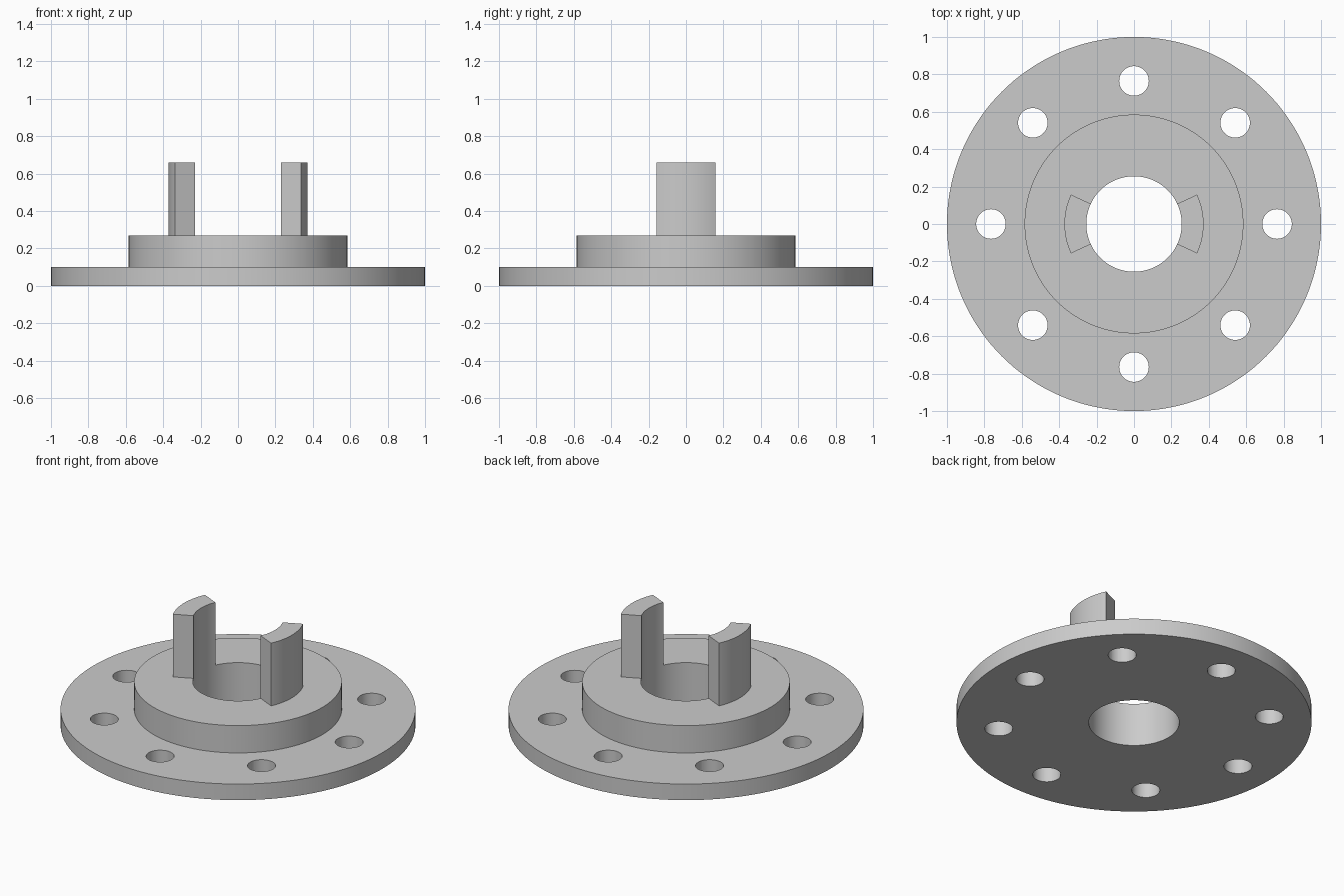
import bpy, bmesh
from math import cos, sin, radians, tau

cube = bpy.data.objects.get("Cube")
if cube:
    bpy.data.objects.remove(cube, do_unlink=True)

BORE, HUB, RIM, LUG = 0.255, 0.585, 1.0, 0.372
FLANGE_Z, HUB_Z, LUG_Z = 0.1, 0.27, 0.66
HOLE_CIRCLE, HOLE = 0.765, 0.079
SEGMENTS = 144

steel = bpy.data.materials.new("plain grey")
steel.use_nodes = True
grey = (0.6, 0.6, 0.6, 1)
steel.diffuse_color = grey
steel.node_tree.nodes["Principled BSDF"].inputs["Base Color"].default_value = grey


def finish(name, bm):
    bmesh.ops.recalc_face_normals(bm, faces=bm.faces)
    mesh = bpy.data.meshes.new(name)
    bm.to_mesh(mesh)
    bm.free()
    mesh.materials.append(steel)
    obj = bpy.data.objects.new(name, mesh)
    bpy.context.collection.objects.link(obj)
    return obj


def select(obj):
    bpy.ops.object.select_all(action="DESELECT")
    obj.select_set(True)
    bpy.context.view_layer.objects.active = obj


def turned(name, profile, start=0.0, sweep=tau, steps=SEGMENTS):
    """Sweep a closed (radius, z) profile round the z axis, capping partial sweeps."""
    bm = bmesh.new()
    full = sweep == tau
    rings = []
    for i in range(steps if full else steps + 1):
        a = start + sweep * i / steps
        rings.append([bm.verts.new((r * cos(a), r * sin(a), z)) for r, z in profile])
    n = len(profile)
    for i in range(steps):
        a, b = rings[i], rings[(i + 1) % len(rings)]
        for j in range(n):
            k = (j + 1) % n
            bm.faces.new((a[j], b[j], b[k], a[k]))
    if not full:
        bm.faces.new(rings[0])
        bm.faces.new(rings[-1])
    return finish(name, bm)


# Flange and raised hub with the centre bore
body = turned("flange_and_hub", [
    (BORE, 0), (RIM, 0), (RIM, FLANGE_Z),
    (HUB, FLANGE_Z), (HUB, HUB_Z), (BORE, HUB_Z)])

# Ring of bolt holes
bm = bmesh.new()
for i in range(8):
    a = tau * i / 8
    made = bmesh.ops.create_cone(bm, cap_ends=True, segments=48,
                                 radius1=HOLE, radius2=HOLE, depth=1)
    bmesh.ops.translate(bm, verts=made["verts"],
                        vec=(HOLE_CIRCLE * cos(a), HOLE_CIRCLE * sin(a), 0))
cutter = finish("bolt_hole_cutter", bm)
cutter.hide_render = True
cut = body.modifiers.new("bolt_holes", "BOOLEAN")
cut.operation = "DIFFERENCE"
cut.solver = "EXACT"
cut.object = cutter
select(body)
bpy.ops.object.modifier_apply(modifier=cut.name)
bpy.data.objects.remove(cutter, do_unlink=True)

# Two curved drive lugs standing on the hub, flush with the bore
parts = [body]
for name, middle in (("left_lug", 0), ("right_lug", 180)):
    parts.append(turned(name, [
        (BORE, HUB_Z), (LUG, HUB_Z), (LUG, LUG_Z), (BORE, LUG_Z)],
        radians(middle - 25), radians(50), 20))

for part in parts:
    select(part)
    bpy.ops.object.shade_smooth_by_angle(angle=radians(30))
